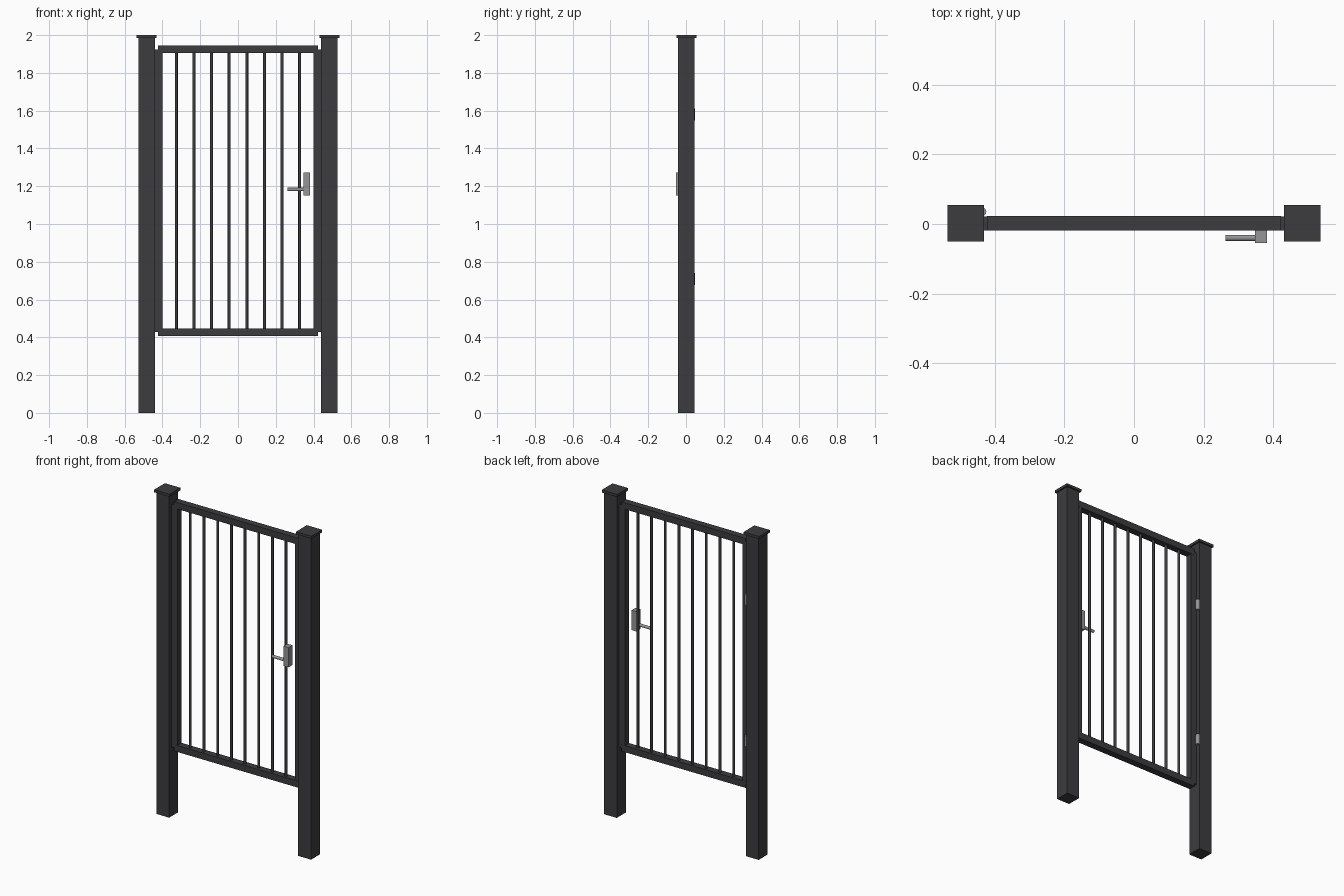
import bpy
from math import pi

if "Cube" in bpy.data.objects:
    bpy.data.objects.remove(bpy.data.objects["Cube"])

YC = 0.002  # depth centre of posts and gate


def material(name, rgb):
    m = bpy.data.materials.new(name)
    m.diffuse_color = (*rgb, 1)
    m.use_nodes = True
    m.node_tree.nodes["Principled BSDF"].inputs["Base Color"].default_value = m.diffuse_color
    return m


dark = material("dark_metal", (0.045, 0.045, 0.05))
steel = material("steel", (0.3, 0.3, 0.31))


def box(name, x, y, z, mat):
    """Box from (min, max) ranges."""
    bpy.ops.mesh.primitive_cube_add(size=1, location=[sum(r) / 2 for r in (x, y, z)])
    o = bpy.context.object
    o.name = name
    o.scale = [r[1] - r[0] for r in (x, y, z)]
    bpy.ops.object.transform_apply(location=False, rotation=False, scale=True)
    o.data.materials.append(mat)
    return o


def rod(name, loc, radius, length, mat, rot=(0, 0, 0), sides=16):
    bpy.ops.mesh.primitive_cylinder_add(vertices=sides, radius=radius, depth=length,
                                        location=loc, rotation=rot)
    o = bpy.context.object
    o.name = name
    o.data.materials.append(mat)
    bpy.ops.object.shade_smooth_by_angle()
    return o


def around(c, half):
    return (c - half, c + half)


# Posts with flat caps, and gate stiles
for side, s in (("left", -1), ("right", 1)):
    box(f"{side}_post", around(s * 0.484, 0.044), around(YC, 0.044), (0, 1.985), dark)
    box(f"{side}_post_cap", around(s * 0.484, 0.0525), around(YC, 0.0525), (1.984, 2), dark)
    box(f"{side}_stile", around(s * 0.42, 0.02), around(YC, 0.02), (0.427, 1.925), dark)

# Gate rails
for name, z in (("bottom_rail", 0.427), ("top_rail", 1.925)):
    box(name, (-0.423, 0.423), around(YC, 0.021), around(z, 0.02), dark)

# Vertical bars
for i in range(1, 9):
    rod(f"bar_{i}", (-0.42 + i * 0.84 / 9, YC, 1.176), 0.008, 1.498, dark)

# Lock box and lever handle
box("lock_box", around(0.365, 0.017), (-0.054, -0.015), around(1.212, 0.061), steel)
rod("lever_handle", (0.311, -0.04, 1.183), 0.009, 0.096, steel, (0, pi / 2, 0))

# Hinges on the back inner corner of the left post
for name, z in (("upper_hinge", 1.58), ("lower_hinge", 0.708)):
    rod(name, (-0.437, 0.035, z), 0.0125, 0.064, steel)
